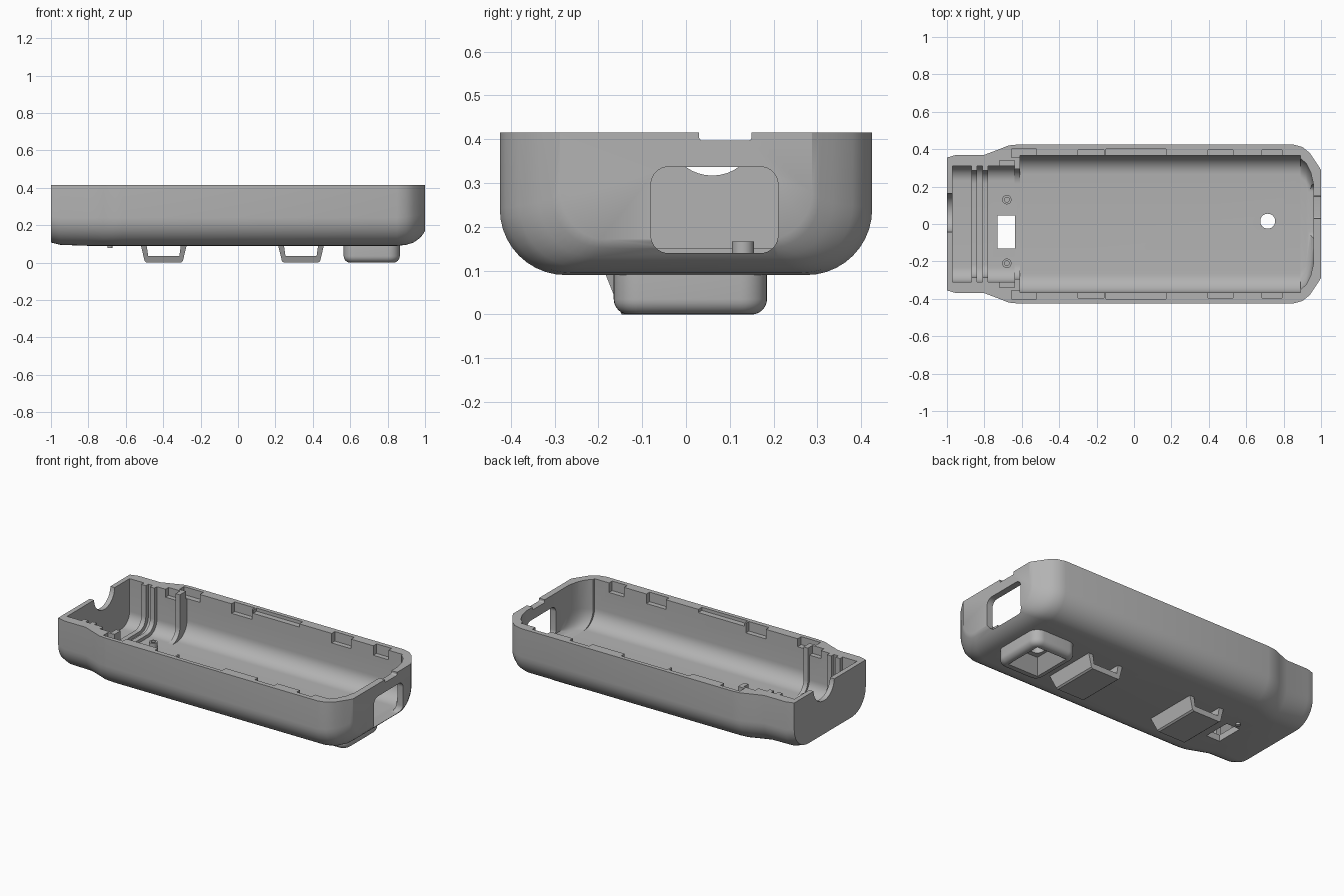
import bpy, bmesh, math
from mathutils import Matrix

if "Cube" in bpy.data.objects:
    bpy.data.objects.remove(bpy.data.objects["Cube"])

grey = bpy.data.materials.new("plain grey")
grey.use_nodes = True
COLOUR = (0.45, 0.45, 0.45, 1)
grey.diffuse_color = COLOUR
grey.node_tree.nodes["Principled BSDF"].inputs["Base Color"].default_value = COLOUR


def finish(bm, name):
    bmesh.ops.recalc_face_normals(bm, faces=bm.faces)
    mesh = bpy.data.meshes.new(name)
    bm.to_mesh(mesh)
    bm.free()
    mesh.materials.append(grey)
    obj = bpy.data.objects.new(name, mesh)
    bpy.context.collection.objects.link(obj)
    return obj


def loft(name, stations, top, steps=10):
    """Skin U-shaped sections given as (x, half width, bottom, corner radius)."""
    bm = bmesh.new()
    rings = []
    for x, w, low, r in stations:
        right = [(w, top)]
        for i in range(steps + 1):
            a = math.pi / 2 * i / steps
            right.append((w - r + r * math.cos(a), low + r - r * math.sin(a)))
        section = right + [(-y, z) for y, z in reversed(right)]
        rings.append([bm.verts.new((x, y, z)) for y, z in section])
    for a, b in zip(rings, rings[1:]):
        for i in range(len(a)):
            j = (i + 1) % len(a)
            bm.faces.new((a[i], a[j], b[j], b[i]))
    bm.faces.new(rings[0])
    bm.faces.new(rings[-1])
    return finish(bm, name)


def box(name, x, y, z, radius=0, axis=None):
    """Box from three ranges; edges along one axis can be rounded."""
    bm = bmesh.new()
    bmesh.ops.create_cube(bm, size=1)
    for v in bm.verts:
        v.co = [r[0] if c < 0 else r[1] for c, r in zip(v.co, (x, y, z))]
    if radius:
        edges = [e for e in bm.edges
                 if abs((e.verts[0].co - e.verts[1].co).normalized()[axis]) > 0.9]
        bmesh.ops.bevel(bm, geom=edges, offset=radius, segments=8, profile=0.5, affect='EDGES')
    return finish(bm, name)


def cylinder(name, centre, radius, depth, axis='Z', sides=40):
    bm = bmesh.new()
    turn = Matrix.Rotation(math.pi / 2, 4, 'Y') if axis == 'X' else Matrix()
    bmesh.ops.create_cone(bm, cap_ends=True, segments=sides, radius1=radius, radius2=radius,
                          depth=depth, matrix=Matrix.Translation(centre) @ turn)
    return finish(bm, name)


def cut(target, cutter):
    mod = target.modifiers.new("cut", 'BOOLEAN')
    mod.operation, mod.solver, mod.object = 'DIFFERENCE', 'EXACT', cutter
    bpy.context.view_layer.update()
    bpy.context.view_layer.objects.active = target
    bpy.ops.object.modifier_apply(modifier=mod.name)
    bpy.data.objects.remove(cutter)


def smooth(obj):
    bpy.ops.object.select_all(action='DESELECT')
    obj.select_set(True)
    bpy.context.view_layer.objects.active = obj
    bpy.ops.object.shade_smooth_by_angle(angle=math.radians(30))


# Outer tray, narrow neck at the left end and a rounded nose at the right
TOP, FLOOR = 0.415, 0.13
shell = loft("tray_shell", [
    (-1, 0.355, 0.108, 0.14), (-0.95, 0.37, 0.095, 0.145), (-0.8, 0.37, 0.09, 0.15),
    (-0.72, 0.4, 0.09, 0.15), (-0.67, 0.42, 0.09, 0.15), (-0.62, 0.425, 0.09, 0.15),
    (0.85, 0.425, 0.09, 0.15), (0.9, 0.412, 0.095, 0.15), (0.94, 0.38, 0.108, 0.14),
    (0.97, 0.335, 0.13, 0.125), (0.99, 0.305, 0.152, 0.115), (1, 0.288, 0.17, 0.11)], TOP)

# Cavity, stepped so that U-shaped ribs stay standing in the neck
narrow, rib, wide = (0.31, FLOOR, 0.08), (0.285, 0.15, 0.07), (0.365, FLOOR, 0.1)
spans = [(-0.97, -0.87, narrow), (-0.87, -0.84, rib), (-0.84, -0.81, narrow),
         (-0.81, -0.78, rib), (-0.78, -0.64, narrow), (-0.64, -0.61, (0.295, FLOOR, 0.08)),
         (-0.61, 0.89, wide)]
cavity = [(x, *size) for a, b, size in spans for x in (a, b)]
cavity += [(0.89, 0.35, FLOOR, 0.1), (0.92, 0.325, 0.135, 0.1),
           (0.945, 0.275, 0.145, 0.1), (0.96, 0.21, 0.16, 0.09)]
cut(shell, loft("cavity_cutter", cavity, 0.5))

# Snap pockets along both side walls: start, end, outer reach, depth
pockets = [(-0.655, -0.52, 0.4, 0.05), (-0.3, -0.16, 0.396, 0.06), (-0.15, 0.17, 0.4, 0.02),
           (0.395, 0.53, 0.396, 0.06), (0.685, 0.79, 0.396, 0.06), (-0.72, -0.64, 0.34, 0.05)]
for a, b, reach, depth in pockets:
    inner = 0.3 if reach < 0.35 else 0.355
    for side in (-1, 1):
        y = sorted((side * inner, side * reach))
        cut(shell, box("pocket_cutter", (a, b), y, (TOP - depth, 0.5)))

# Openings in the end walls and floor
cut(shell, box("window_cutter", (0.9, 1.1), (-0.08, 0.21), (0.14, 0.337), 0.04, 0))
cut(shell, box("rim_notch_cutter", (0.9, 1.1), (0.03, 0.15), (0.397, 0.5), 0.008, 0))
cut(shell, cylinder("cable_notch_cutter", (-1, 0.06, 0.42), 0.103, 0.2, 'X'))
cut(shell, box("slot_cutter", (-0.73, -0.635), (-0.13, 0.045), (0, 0.3)))
cut(shell, cylinder("floor_hole_cutter", (0.715, 0.015, 0.1), 0.04, 0.2))
smooth(shell)

# Rounded foot with a tapering recess around the floor hole
foot = box("foot", (0.565, 0.865), (-0.165, 0.185), (0, 0.1), 0.06, 2)
bm = bmesh.new()
bm.from_mesh(foot.data)
base = [e for e in bm.edges if all(v.co.z < 0.001 for v in e.verts)]
bmesh.ops.bevel(bm, geom=base, offset=0.035, segments=6, profile=0.5, affect='EDGES')
bm.to_mesh(foot.data)
bm.free()
recess = box("recess_cutter", (0.61, 0.82), (-0.11, 0.14), (-0.001, 0.08))
for v in recess.data.vertices:
    if v.co.z > 0:
        v.co.x = 0.715 + (v.co.x - 0.715) * 0.55
        v.co.y = 0.015 + (v.co.y - 0.015) * 0.55
cut(foot, recess)
cut(foot, cylinder("foot_hole_cutter", (0.715, 0.015, 0.1), 0.04, 0.2))
smooth(foot)


# Strap loops below the floor: trapezoid channels running front to back
def strap_loop(name, x):
    outer = [(-0.123, 0.095), (-0.102, 0.008), (-0.092, 0), (0.092, 0), (0.102, 0.008), (0.123, 0.095)]
    inner = [(0.092, 0.095), (0.083, 0.035), (-0.083, 0.035), (-0.092, 0.095)]
    bm = bmesh.new()
    ends = []
    for y, lean in ((-0.185, 0.4), (0.155, 0)):
        ends.append([bm.verts.new((x + px, y + lean * (0.095 - z), z)) for px, z in outer + inner])
    a, b = ends
    for i in range(len(a)):
        j = (i + 1) % len(a)
        bm.faces.new((a[i], a[j], b[j], b[i]))
    bm.faces.new(a)
    bm.faces.new(b)
    return finish(bm, name)


strap_loop("left_strap_loop", -0.397)
strap_loop("right_strap_loop", 0.337)

# Locating pins on the floor, each with a dimple, and a small nub underneath
for name, y in (("back_pin", 0.13), ("front_pin", -0.21)):
    pin = cylinder(name, (-0.68, y, 0.143), 0.025, 0.046, sides=24)
    cut(pin, cylinder("pin_dimple_cutter", (-0.68, y, 0.17), 0.013, 0.03, sides=24))
    smooth(pin)
smooth(cylinder("underside_nub", (-0.685, 0.085, 0.088), 0.014, 0.018, sides=20))
